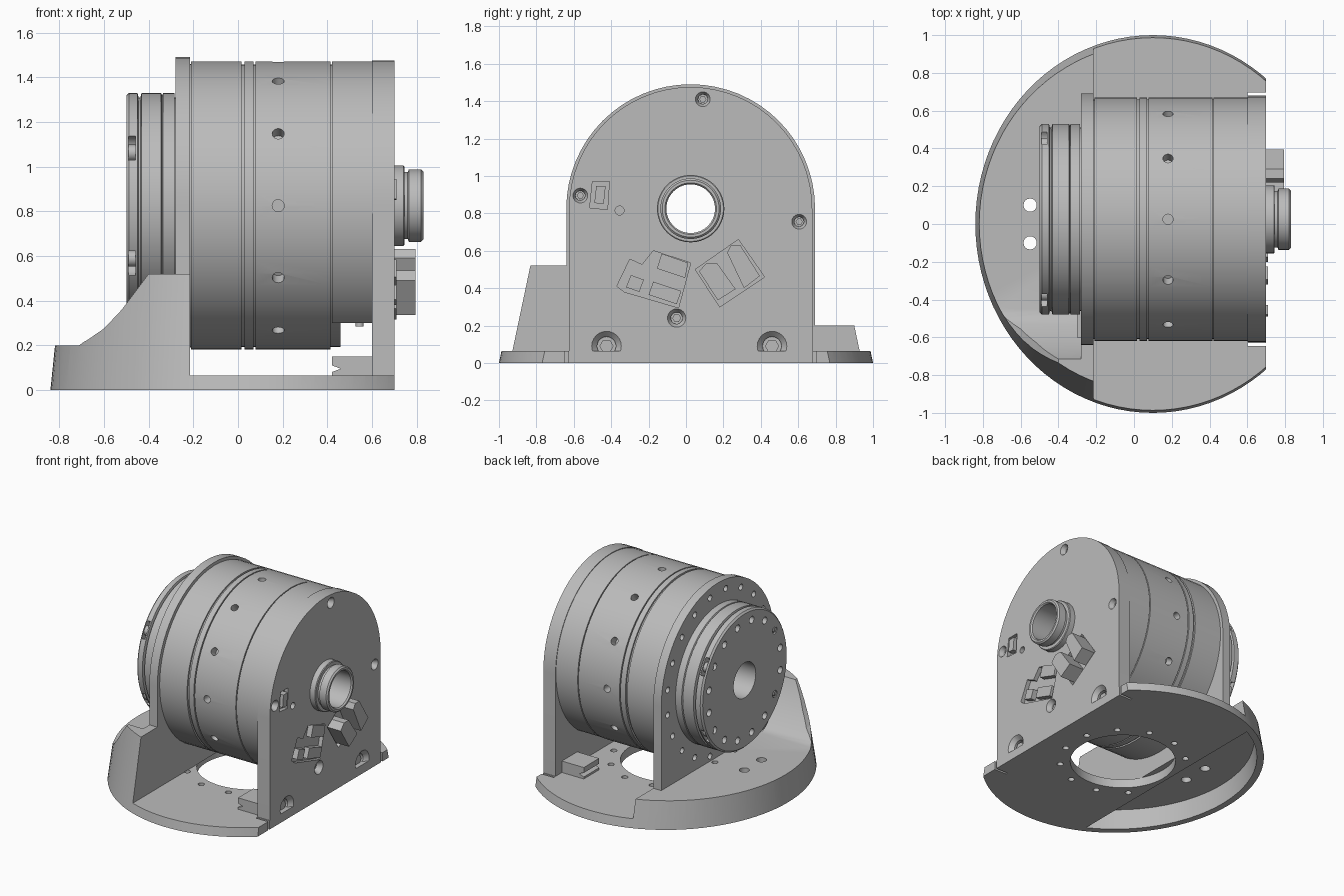
import bpy
import bmesh
from math import sin, cos, pi, radians
from mathutils import Vector

cube = bpy.data.objects.get("Cube")
if cube:
    bpy.data.objects.remove(cube)

CY, CZ = 0.025, 0.825      # motor axis, parallel to x
BORE, R = 0.13, 0.645
BX = 0.1                   # base centre

grey = bpy.data.materials.new("machined grey")
grey.use_nodes = True
tone = (0.5, 0.5, 0.5, 1)
grey.diffuse_color = tone
grey.node_tree.nodes["Principled BSDF"].inputs["Base Color"].default_value = tone


def make(name, bm):
    bmesh.ops.recalc_face_normals(bm, faces=bm.faces)
    me = bpy.data.meshes.new(name)
    bm.to_mesh(me)
    bm.free()
    ob = bpy.data.objects.new(name, me)
    bpy.context.collection.objects.link(ob)
    me.materials.append(grey)
    return ob


def loft(bm, loops, closed=False):
    """Skin equal-sized loops; cap the ends unless closed."""
    rings = [[bm.verts.new(p) for p in lp] for lp in loops]
    n = len(rings[0])
    pairs = list(zip(rings, rings[1:])) + ([(rings[-1], rings[0])] if closed else [])
    for a, b in pairs:
        for i in range(n):
            j = (i + 1) % n
            bm.faces.new((a[i], a[j], b[j], b[i]))
    if not closed:
        bm.faces.new(rings[0])
        bm.faces.new(rings[-1])


def prism_x(bm, pts, x0, x1):
    loft(bm, [[(x, y, z) for y, z in pts] for x in (x0, x1)])


def circle(y, z, r, n=24):
    return [(y + r * cos(2 * pi * i / n), z + r * sin(2 * pi * i / n)) for i in range(n)]


def box(bm, x0, x1, y0, y1, z0, z1):
    prism_x(bm, [(y0, z0), (y1, z0), (y1, z1), (y0, z1)], x0, x1)


def rod(bm, a, b, r, n=16):
    a, b = Vector(a), Vector(b)
    rot = (b - a).to_track_quat('Z', 'Y')
    ring = [rot @ Vector((u, v, 0)) for u, v in circle(0, 0, r, n)]
    loft(bm, [[p + e for p in ring] for e in (a, b)])


def lathe(name, profile, n=64):
    """Spin a closed (x, radius) outline about the motor axis."""
    bm = bmesh.new()
    loft(bm, [[(x, y, z) for y, z in circle(CY, CZ, r, n)] for x, r in profile], True)
    return make(name, bm)


def carve(ob, bm, op='DIFFERENCE'):
    cutter = make("cutter", bm)
    cutter.hide_render = True
    mod = ob.modifiers.new("cut", 'BOOLEAN')
    mod.operation, mod.solver, mod.object = op, 'EXACT', cutter
    bpy.context.view_layer.objects.active = ob
    bpy.ops.object.modifier_apply(modifier=mod.name)
    bpy.data.objects.remove(cutter)


def arch(r, z0):
    top = [(CY + r * cos(pi * i / 32), CZ + r * sin(pi * i / 32)) for i in range(33)]
    return top + [(CY - r, z0), (CY + r, z0)]


def polar(r, deg):
    return CY + r * cos(radians(deg)), CZ + r * sin(radians(deg))


def ellipse(k, z):
    return [(BX + 0.94 * k * (1 - 0.11 * z) * u, k * (1 - 0.21 * z) * v, z)
            for u, v in circle(0, 0, 1, 96)]


# Base: tapered oval trimmed to a stepped side profile
bm = bmesh.new()
loft(bm, [ellipse(1, 0), ellipse(1, 0.6)])
base = make("base", bm)
side = [(-1, -0.1), (-1, 0.2), (-0.75, 0.2), (-0.68, 0.22), (-0.6, 0.275), (-0.52, 0.36),
        (-0.4, 0.52), (-0.215, 0.52), (-0.215, 0.065), (0.7, 0.065), (0.7, -0.1)]
bm = bmesh.new()
loft(bm, [[(x, y, z) for x, z in side] for y in (-1.2, 1.2)])
carve(base, bm, 'INTERSECT')
# Clearance swept around the rotor, leaving one raised flank
sweep = [polar(0.8, a) for a in range(202, 232, 3)]
bm = bmesh.new()
prism_x(bm, [(1.2, 0.8), (sweep[0][0], 0.8)] + sweep + [(-0.45, 0.2), (1.2, 0.2)], -1.1, -0.28)
carve(base, bm)
bm = bmesh.new()
box(bm, -0.3, -0.1, -0.6, 1.2, 0.2, 0.8)
carve(base, bm)
# Hollow underside at the rear
bm = bmesh.new()
loft(bm, [ellipse(0.95, -0.05), ellipse(0.95, 0.14)])
hollow = make("hollow", bm)
bm = bmesh.new()
box(bm, -1.2, -0.29, -1.2, 1.2, -0.2, 0.4)
carve(hollow, bm, 'INTERSECT')
bm = bmesh.new()
bm.from_mesh(hollow.data)
bpy.data.objects.remove(hollow)
carve(base, bm)
# Floor opening, bolt circle and relief slots beside the end plate
bm = bmesh.new()
rod(bm, (BX, 0, -0.1), (BX, 0, 0.3), 0.36, 64)
for i in range(12):
    a = 2 * pi * (i + 0.5) / 12
    x, y = BX + 0.43 * cos(a), 0.43 * sin(a)
    rod(bm, (x, y, -0.1), (x, y, 0.3), 0.022)
for y in (-0.638, 0.688):
    box(bm, 0.6, 0.8, y - 0.008, y + 0.008, -0.1, 0.2)
for y in (-0.1, 0.1):
    rod(bm, (-0.55, y, -0.1), (-0.55, y, 0.3), 0.035)
carve(base, bm)

# Floor blocks with a bevelled nose
bm = bmesh.new()
for y0 in (-0.6, 0.42):
    nose = [(0.6, 0.06), (0.42, 0.06), (0.42, 0.08), (0.46, 0.095), (0.42, 0.11),
            (0.42, 0.15), (0.6, 0.15)]
    loft(bm, [[(x, y, z) for x, z in nose] for y in (y0, y0 + 0.18)])
blocks = make("floor_blocks", bm)

# Rear mounting plate
bm = bmesh.new()
prism_x(bm, arch(0.665, 0.066), -0.28, -0.215)
rear_plate = make("rear_plate", bm)
bm = bmesh.new()
prism_x(bm, circle(CY, CZ, 0.4, 48), -0.4, 0)
for i in range(20):
    y, z = polar(0.595, 18 * i + 9)
    rod(bm, (-0.4, y, z), (-0.235, y, z), 0.022)
carve(rear_plate, bm)

# Motor drum with seam grooves and radial holes
G = R - 0.012
drum = lathe("drum", [(-0.24, BORE), (-0.24, R - 0.01), (-0.21, R - 0.01), (-0.21, R),
                      (0.015, R), (0.015, G), (0.03, G), (0.03, R), (0.07, R), (0.07, G),
                      (0.078, G), (0.078, R), (0.415, R), (0.415, G), (0.46, G), (0.46, BORE)])
bm = bmesh.new()
for i in range(12):
    rod(bm, (0.18, *polar(0.58, 30 * i)), (0.18, *polar(0.8, 30 * i)), 0.027)
carve(drum, bm)

# End housing, flattened underneath
housing = lathe("end_housing", [(0.422, BORE), (0.422, R), (0.6, R), (0.6, BORE)])
bm = bmesh.new()
box(bm, 0.3, 0.7, -1, 1, 0, 0.3)
carve(housing, bm)
bm = bmesh.new()
rod(bm, (0.545, CY, 0.285), (0.545, CY, 0.31), 0.018)
make("housing_screw", bm)

# Rotor with grooves, face bolts and four clamp notches
N = 0.505
rotor = lathe("rotor", [(-0.5, BORE), (-0.5, N - 0.012), (-0.488, N), (-0.45, N), (-0.445, N - 0.02),
                        (-0.437, N - 0.02), (-0.432, N), (-0.345, N), (-0.34, N - 0.01),
                        (-0.335, N), (-0.285, N), (-0.285, N - 0.02), (-0.23, N - 0.02),
                        (-0.23, BORE)])
bm = bmesh.new()
for i in range(16):
    y, z = polar(0.425, 22.5 * i + 11.25)
    rod(bm, (-0.6, y, z), (-0.465, y, z), 0.026)
carve(rotor, bm)
bm = bmesh.new()
for a in (31, 149, 211, 329):
    y, z = polar(0.485, a)
    prism_x(bm, circle(y, z, 0.065), -0.49, -0.46)
carve(rotor, bm)
bm = bmesh.new()
for a in (31, 149, 211, 329):
    y, z = polar(0.46, a)
    prism_x(bm, circle(y, z, 0.036), -0.495, -0.45)
make("clamp_screws", bm)

# End plate with bore, bolts and connector pockets
bm = bmesh.new()
prism_x(bm, arch(R + 0.005, 0), 0.6, 0.7)
end_plate = make("end_plate", bm)
pair_pocket = [(0.28, 0.66), (0.42, 0.46), (0.18, 0.30), (0.05, 0.50)]
step_pocket = [(-0.37, 0.41), (-0.30, 0.555), (-0.235, 0.525), (-0.175, 0.60),
               (0.025, 0.535), (-0.04, 0.295), (-0.33, 0.38)]
small_pocket = [(-0.515, 0.83), (-0.42, 0.82), (-0.41, 0.97), (-0.5, 0.97)]
screws = [(-0.565, 0.895, 0.042), (0.09, 1.41, 0.042), (0.605, 0.755, 0.042),
          (-0.05, 0.24, 0.052), (-0.425, 0.09, 0.084), (0.46, 0.09, 0.084)]
bm = bmesh.new()
prism_x(bm, circle(CY, CZ, BORE, 64), 0.5, 0.8)
prism_x(bm, circle(-0.355, 0.815, 0.024), 0.65, 0.8)
for pocket in (pair_pocket, step_pocket, small_pocket):
    prism_x(bm, pocket, 0.67, 0.8)
for y, z, r in screws:     # countersinks
    loft(bm, [[(x, p, q) for p, q in circle(y, z, k)]
              for x, k in ((0.64, r * 0.6), (0.67, r * 0.6), (0.705, r))])
carve(end_plate, bm)

# Screw heads, connector bodies and pocket inserts
bm = bmesh.new()
for y, z, r in screws:
    prism_x(bm, circle(y, z, r * 0.45, 6), 0.63, 0.665)
make("plate_screws", bm)
bm = bmesh.new()
prism_x(bm, [(0.07, 0.49), (0.11, 0.535), (0.165, 0.535), (0.265, 0.395), (0.17, 0.335)], 0.66, 0.795)
prism_x(bm, [(0.22, 0.59), (0.24, 0.63), (0.29, 0.63), (0.395, 0.465), (0.31, 0.40)], 0.66, 0.795)
make("tall_connectors", bm)
bm = bmesh.new()
prism_x(bm, [(-0.13, 0.585), (0.012, 0.535), (-0.005, 0.455), (-0.155, 0.505)], 0.66, 0.71)
prism_x(bm, [(-0.175, 0.435), (-0.025, 0.385), (-0.05, 0.315), (-0.2, 0.365)], 0.66, 0.71)
prism_x(bm, [(-0.295, 0.47), (-0.225, 0.445), (-0.25, 0.38), (-0.32, 0.405)], 0.66, 0.71)
prism_x(bm, [(-0.49, 0.855), (-0.44, 0.85), (-0.43, 0.945), (-0.48, 0.945)], 0.66, 0.71)
make("low_connectors", bm)

# Hollow hub on the end plate
lathe("hub", [(0.69, BORE), (0.69, 0.18), (0.74, 0.18), (0.745, 0.175), (0.745, 0.15), (0.76, 0.15),
              (0.765, 0.162), (0.82, 0.162), (0.83, 0.152), (0.83, 0.138), (0.82, BORE)])

bpy.ops.object.select_all(action='DESELECT')
for ob in bpy.context.scene.objects:
    if ob.type == 'MESH':
        ob.select_set(True)
        bpy.context.view_layer.objects.active = ob
bpy.ops.object.shade_smooth_by_angle(angle=radians(25))
